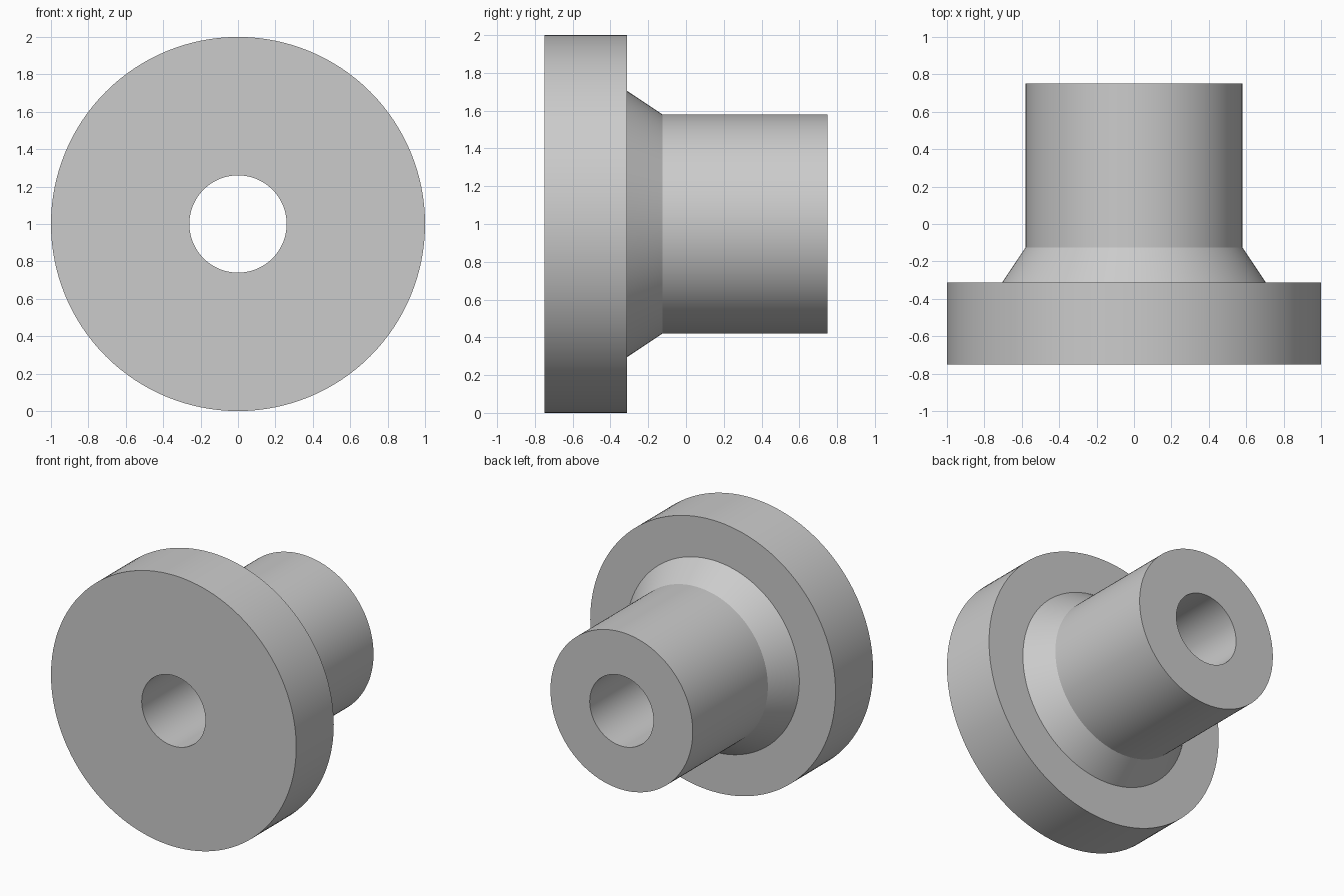
import bpy
import bmesh
from math import cos, sin, tau, radians

cube = bpy.data.objects.get("Cube")
if cube:
    bpy.data.objects.remove(cube, do_unlink=True)

SEGMENTS = 128
BORE = 0.26

# Closed cross-section as (radius, y): flange, tapered shoulder, barrel, bore
PROFILE = [
    (BORE, -0.75), (1.0, -0.75), (1.0, -0.313), (0.705, -0.313),
    (0.58, -0.125), (0.58, 0.75), (BORE, 0.75),
]


def material(name, color):
    mat = bpy.data.materials.new(name)
    mat.use_nodes = True
    mat.diffuse_color = color
    mat.node_tree.nodes["Principled BSDF"].inputs["Base Color"].default_value = color
    return mat


def lathe(name, profile, mat):
    """Revolve a closed profile around the y axis."""
    bm = bmesh.new()
    rings = []
    for i in range(SEGMENTS):
        a = tau * i / SEGMENTS
        rings.append([bm.verts.new((r * cos(a), y, r * sin(a))) for r, y in profile])
    for i, ring in enumerate(rings):
        after = rings[(i + 1) % SEGMENTS]
        for j in range(len(profile)):
            k = (j + 1) % len(profile)
            bm.faces.new((ring[j], ring[k], after[k], after[j]))
    bmesh.ops.recalc_face_normals(bm, faces=bm.faces)
    mesh = bpy.data.meshes.new(name)
    bm.to_mesh(mesh)
    bm.free()
    mesh.materials.append(mat)
    obj = bpy.data.objects.new(name, mesh)
    bpy.context.collection.objects.link(obj)
    return obj


# Flanged bushing, resting on the flange rim
grey = material("plain grey", (0.6, 0.6, 0.6, 1.0))
bushing = lathe("flanged_bushing", PROFILE, grey)
bushing.location.z = 1.0

# Smooth round walls with crisp rims
bpy.ops.object.select_all(action="DESELECT")
bushing.select_set(True)
bpy.context.view_layer.objects.active = bushing
bpy.ops.object.shade_smooth_by_angle(angle=radians(25))
